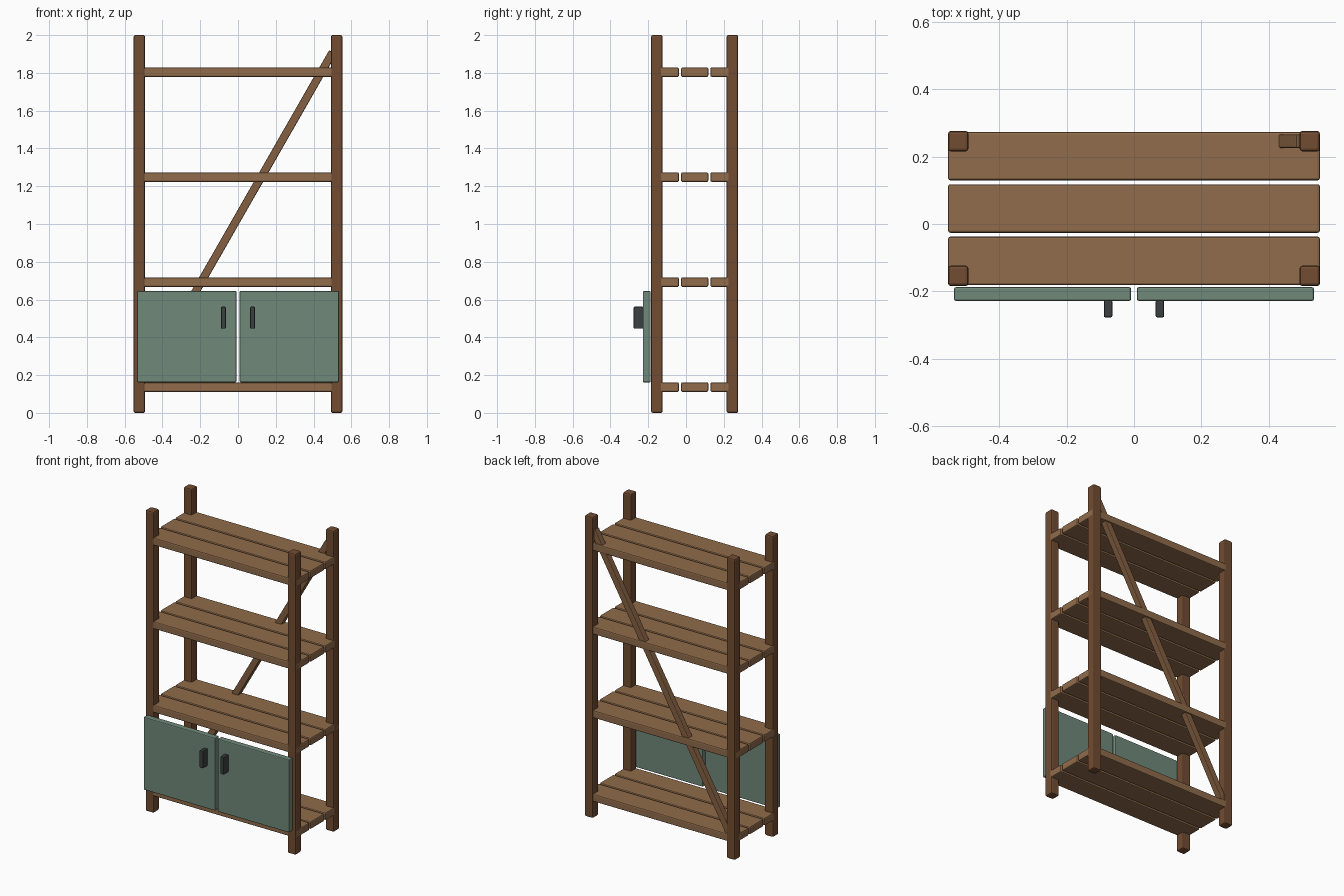
import bpy, bmesh, math
from mathutils import Matrix, Vector

if "Cube" in bpy.data.objects:
    bpy.data.objects.remove(bpy.data.objects["Cube"])


def material(name, color):
    m = bpy.data.materials.new(name)
    m.diffuse_color = (*color, 1)
    m.use_nodes = True
    m.node_tree.nodes["Principled BSDF"].inputs["Base Color"].default_value = m.diffuse_color
    return m


POST = material("dark_wood", (0.17, 0.073, 0.032))
PLANK = material("light_wood", (0.28, 0.15, 0.07))
BRACE = material("brace_wood", (0.23, 0.115, 0.053))
DOOR = material("green_paint", (0.16, 0.25, 0.195))
METAL = material("dark_metal", (0.045, 0.05, 0.05))


def box(name, center, size, mat, bevel, tilt=0.0):
    """Box with softened edges, optionally tilted about y."""
    bm = bmesh.new()
    bmesh.ops.create_cube(bm, size=1, matrix=Matrix.Diagonal((*size, 1)))
    mesh = bpy.data.meshes.new(name)
    bm.to_mesh(mesh)
    bm.free()
    mesh.materials.append(mat)
    ob = bpy.data.objects.new(name, mesh)
    bpy.context.collection.objects.link(ob)
    ob.location = Vector(center)
    ob.rotation_euler.y = tilt
    mod = ob.modifiers.new("soft_edges", 'BEVEL')
    mod.width = bevel
    mod.segments = 2
    return ob


MID_Y = 0.046  # centre of the frame; doors and handles stick out in front

# Corner posts
for sx, side in ((-1, "left"), (1, "right")):
    for sy, end in ((-1, "front"), (1, "back")):
        box(f"{end}_{side}_post", (sx * 0.522, MID_Y + sy * 0.2, 1.0),
            (0.061, 0.061, 2.0), POST, 0.009)

# Four shelves of three planks each
for level in range(4):
    for i in range(3):
        box(f"shelf_{level + 1}_plank_{i + 1}",
            (0, MID_Y + (i - 1) * 0.1555, 0.1365 + level * 0.5557),
            (1.105, 0.144, 0.05), PLANK, 0.007)

# Diagonal back brace
dx, dz = 1.002, 1.75
box("back_brace", (0, MID_Y + 0.2, 1.034), (0.043, 0.041, math.hypot(dx, dz)),
    BRACE, 0.005, math.atan2(dx, dz))

# Cabinet doors with handles
for sx, side in ((-1, "left"), (1, "right")):
    box(f"{side}_door", (sx * 0.2715, -0.208, 0.4035),
        (0.526, 0.041, 0.484), DOOR, 0.006)
    box(f"{side}_handle", (sx * 0.077, -0.252, 0.504),
        (0.025, 0.05, 0.116), METAL, 0.004)
